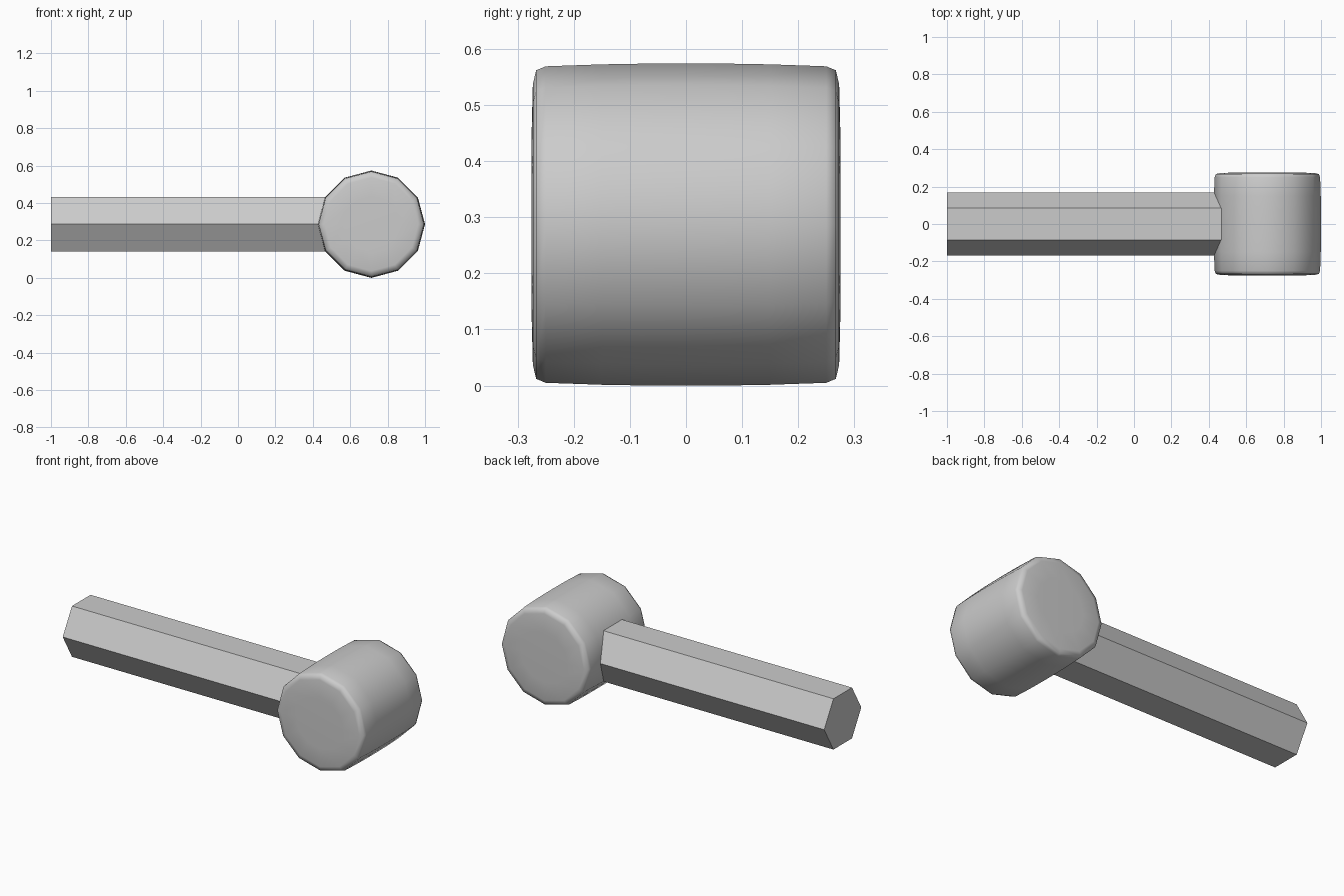
import bpy, bmesh
from math import sin, cos, pi, radians

if "Cube" in bpy.data.objects:
    bpy.data.objects.remove(bpy.data.objects["Cube"])

ZC = 0.287   # height of the shared centre line


def make_object(name, bm):
    bmesh.ops.recalc_face_normals(bm, faces=bm.faces)
    mesh = bpy.data.meshes.new(name)
    bm.to_mesh(mesh)
    bm.free()
    obj = bpy.data.objects.new(name, mesh)
    bpy.context.collection.objects.link(obj)
    return obj


def loft(name, rings):
    """Join rings of points into a closed, capped solid."""
    bm = bmesh.new()
    loops = [[bm.verts.new(p) for p in ring] for ring in rings]
    n = len(loops[0])
    for a, b in zip(loops, loops[1:]):
        for i in range(n):
            j = (i + 1) % n
            bm.faces.new((a[i], a[j], b[j], b[i]))
    bm.faces.new(loops[0])
    bm.faces.new(loops[-1])
    return make_object(name, bm)


# Handle: six-sided bar along x, corners pointing to the sides
R = 0.169
handle = loft("handle", [
    [(x, R * cos(i * pi / 3), ZC + R * sin(i * pi / 3)) for i in range(6)]
    for x in (-1.0, 0.6)])

# Head: slightly barrelled twelve-sided cylinder along y with softened rims
half = [(0.0, 0.287), (0.08, 0.2867), (0.15, 0.2855), (0.25, 0.282),
        (0.267, 0.275), (0.273, 0.250), (0.2755, 0.15)]
profile = [(-y, r) for y, r in reversed(half[1:])] + half
head = loft("mallet_head", [
    [(0.713 + r * cos(i * pi / 6), y, ZC + r * sin(i * pi / 6)) for i in range(12)]
    for y, r in profile])

# Smooth shading on the head only
for face in head.data.polygons:
    face.use_smooth = True
